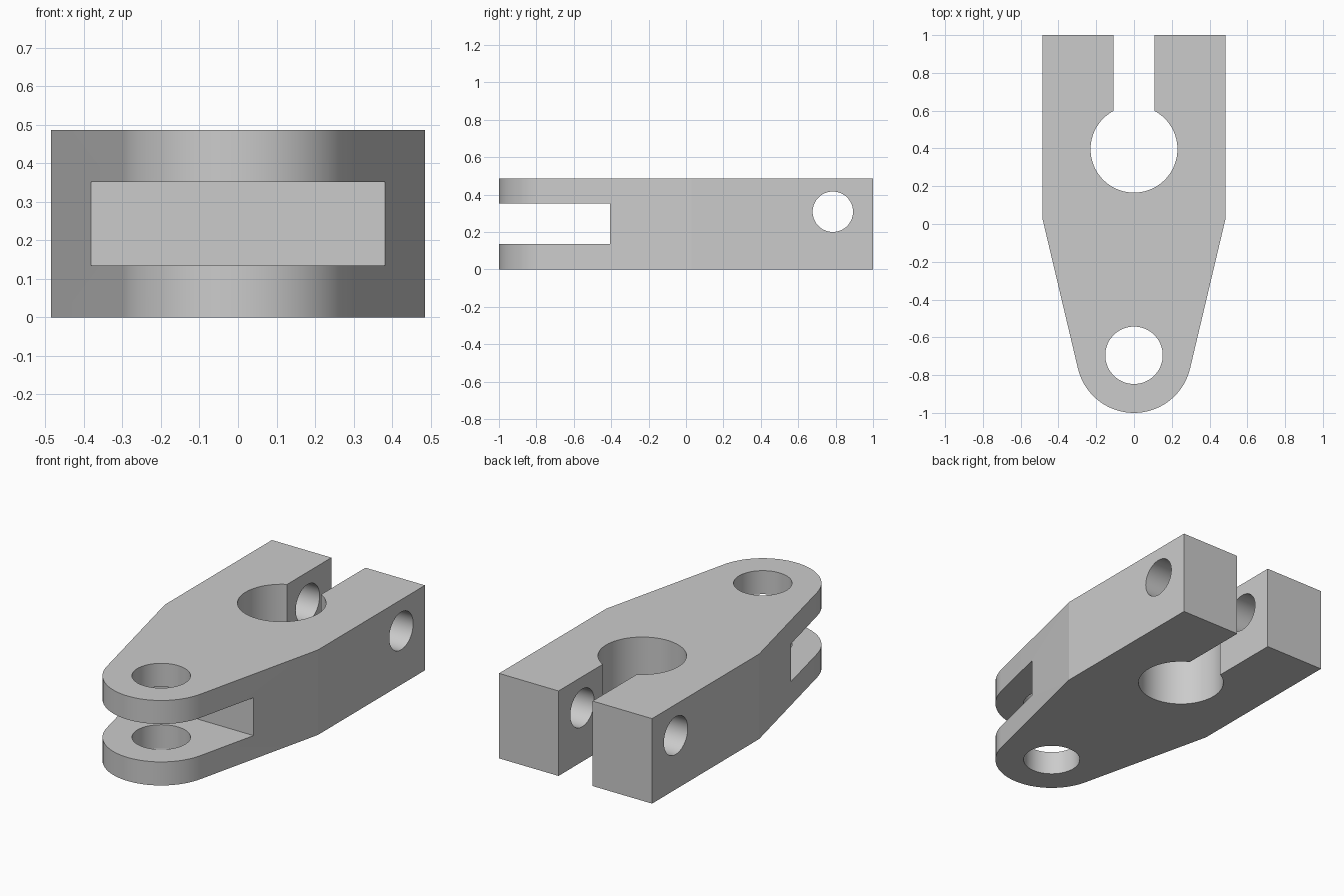
import bpy
import bmesh
from math import atan2, acos, hypot, cos, sin, pi, radians
from mathutils import Matrix

if "Cube" in bpy.data.objects:
    bpy.data.objects.remove(bpy.data.objects["Cube"], do_unlink=True)

HEIGHT = 0.487
HALF_W = 0.485
SHOULDER_Y = 0.03
NOSE_Y, NOSE_R = -0.695, 0.305

metal = bpy.data.materials.new("light grey metal")
metal.use_nodes = True
grey = (0.6, 0.6, 0.6, 1)
metal.diffuse_color = grey
metal.node_tree.nodes["Principled BSDF"].inputs["Base Color"].default_value = grey


def add_object(name, bm):
    bmesh.ops.recalc_face_normals(bm, faces=bm.faces)
    mesh = bpy.data.meshes.new(name)
    bm.to_mesh(mesh)
    bm.free()
    mesh.materials.append(metal)
    obj = bpy.data.objects.new(name, mesh)
    bpy.context.collection.objects.link(obj)
    return obj


def box_cutter(name, low, high):
    bm = bmesh.new()
    size = [b - a for a, b in zip(low, high)]
    middle = [(a + b) / 2 for a, b in zip(low, high)]
    bmesh.ops.create_cube(bm, size=1, matrix=Matrix.Translation(middle) @ Matrix.Diagonal((*size, 1)))
    return add_object(name, bm)


def round_cutter(name, centre, radius, depth, axis="Z"):
    bm = bmesh.new()
    turn = Matrix.Rotation(pi / 2, 4, "Y") if axis == "X" else Matrix.Identity(4)
    bmesh.ops.create_cone(bm, cap_ends=True, segments=72, radius1=radius, radius2=radius,
                          depth=depth, matrix=Matrix.Translation(centre) @ turn)
    return add_object(name, bm)


# Body outline: square back, straight tapers tangent to the round nose
dy = SHOULDER_Y - NOSE_Y
tangent = atan2(dy, HALF_W) - acos(NOSE_R / hypot(HALF_W, dy))
steps = 36
outline = [(HALF_W, 1), (-HALF_W, 1), (-HALF_W, SHOULDER_Y)]
for i in range(steps + 1):
    a = (-pi - tangent) + (pi + 2 * tangent) * i / steps
    outline.append((NOSE_R * cos(a), NOSE_Y + NOSE_R * sin(a)))
outline.append((HALF_W, SHOULDER_Y))

bm = bmesh.new()
base = bm.faces.new([bm.verts.new((x, y, 0)) for x, y in outline])
top = bmesh.ops.extrude_face_region(bm, geom=[base])["geom"]
bmesh.ops.translate(bm, vec=(0, 0, HEIGHT), verts=[v for v in top if isinstance(v, bmesh.types.BMVert)])
body = add_object("clevis_clamp_body", bm)

# Bores, clamp split, fork slot and cross bolt hole
mid = HEIGHT / 2
cutters = [
    round_cutter("pin_bore", (0, NOSE_Y, mid), 0.152, 1),
    round_cutter("clamp_bore", (0, 0.396, mid), 0.23, 1),
    box_cutter("clamp_split", (-0.108, 0.4, -0.2), (0.108, 1.2, 0.8)),
    box_cutter("fork_slot", (-0.8, -1.2, 0.135), (0.8, -0.405, 0.352)),
    round_cutter("bolt_hole", (0, 0.785, 0.308), 0.108, 2, "X"),
]
bpy.ops.object.select_all(action="DESELECT")
bpy.context.view_layer.objects.active = body
body.select_set(True)
for cutter in cutters:
    cutter.hide_render = True
    mod = body.modifiers.new(cutter.name, "BOOLEAN")
    mod.operation = "DIFFERENCE"
    mod.solver = "EXACT"
    mod.object = cutter
    bpy.ops.object.modifier_apply(modifier=mod.name)
    bpy.data.objects.remove(cutter, do_unlink=True)

# Smooth curves, crisp machined corners
bpy.ops.object.shade_smooth_by_angle(angle=radians(8))
